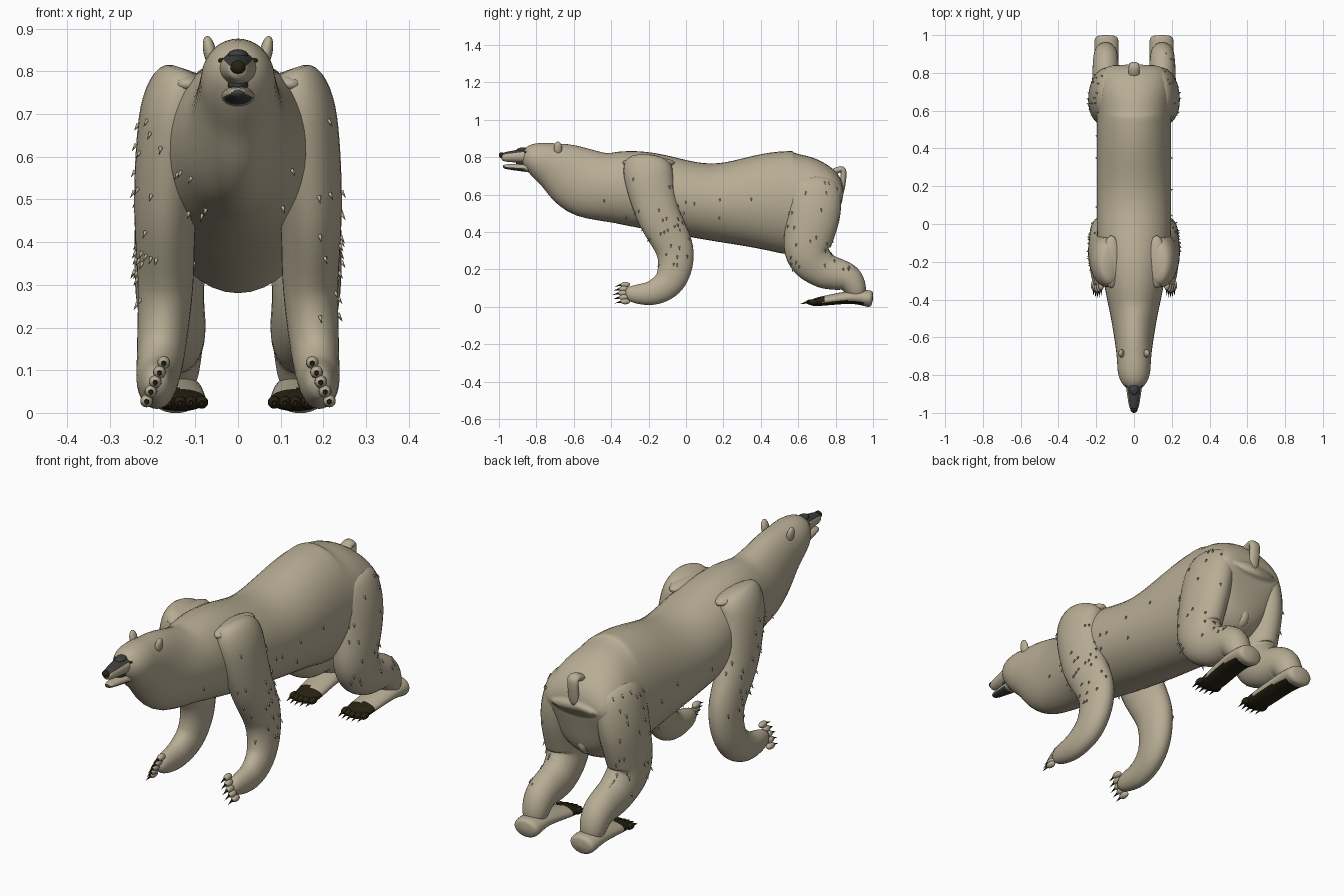
import bpy, bmesh, math, random
from mathutils import Vector, Matrix

cube = bpy.data.objects.get("Cube")
if cube:
    bpy.data.objects.remove(cube)
rng = random.Random(4)


def material(name, *rgb):
    mat = bpy.data.materials.new(name)
    mat.use_nodes = True
    mat.diffuse_color = (*rgb, 1)
    mat.node_tree.nodes["Principled BSDF"].inputs["Base Color"].default_value = (*rgb, 1)
    return mat


FUR = material("cream fur", .48, .42, .3)
GREY = material("grey skin", .05, .05, .05)
BLACK = material("dark claw", .02, .016, .006)


def finish(bm, name, mats, rule=None):
    """Turn a bmesh into a smooth object; the rule picks a colour for each face."""
    bmesh.ops.recalc_face_normals(bm, faces=bm.faces)
    bm.normal_update()
    for face in bm.faces:
        face.smooth = True
        if rule:
            face.material_index = rule(face.calc_center_median(), face.normal)
    mesh = bpy.data.meshes.new(name)
    bm.to_mesh(mesh)
    bm.free()
    for mat in mats:
        mesh.materials.append(mat)
    obj = bpy.data.objects.new(name, mesh)
    bpy.context.collection.objects.link(obj)
    return obj


def loft(name, stations, mats=(FUR,), rule=None, sides=32):
    """Skin ellipses of (centre, half width, half depth) set square to their path."""
    bm = bmesh.new()
    rings = []
    last = len(stations) - 1
    for i, (centre, width, depth) in enumerate(stations):
        along = (stations[min(i + 1, last)][0] - stations[max(i - 1, 0)][0]).normalized()
        across = Vector((1, 0, 0))
        across = (across - along * across.dot(along)).normalized()
        up = along.cross(across)
        ring = []
        for k in range(sides):
            angle = math.tau * k / sides
            ring.append(bm.verts.new(centre + across * width * math.cos(angle)
                                     + up * depth * math.sin(angle)))
        rings.append(ring)
    for near, far in zip(rings, rings[1:]):
        for k in range(sides):
            bm.faces.new((near[k - 1], near[k], far[k], far[k - 1]))
    bm.faces.new(rings[0])
    bm.faces.new(rings[-1])
    return finish(bm, name, mats, rule)


def limb(name, joints, width, depth, mats=(FUR,), rule=None, side=1, steps=8):
    """Round-ended tube through joints; width and depth run from a start to an end value."""
    pts = [Vector((side * x, y, z)) for x, y, z in joints]
    pts = [pts[0], *pts, pts[-1]]
    spans = len(joints) - 1
    stations = []
    for i in range(spans * steps + 1):
        seg = min(i // steps, spans - 1)
        u = i / steps - seg
        a, b, c, d = pts[seg:seg + 4]
        centre = b + ((c - a) + (2 * a - 5 * b + 4 * c - d) * u
                      + (3 * b - a - 3 * c + d) * u * u) * u / 2
        t = i / (spans * steps)
        cap = max(math.sqrt(1 - (2 * t - 1) ** 8), .05)
        stations.append((centre, cap * (width[0] + (width[1] - width[0]) * t),
                         cap * (depth[0] + (depth[1] - depth[0]) * t)))
    return loft(name, stations, mats, rule)


def ball(name, pos, size, mat=FUR, tilt=0):
    bm = bmesh.new()
    bmesh.ops.create_uvsphere(bm, u_segments=16, v_segments=10, radius=1,
                              matrix=Matrix.Translation(pos) @ Matrix.Rotation(tilt, 4, 'Y')
                              @ Matrix.Diagonal((*size, 1)))
    finish(bm, name, (mat,))


def add_cone(bm, base, direction, radius, length):
    aim = direction.normalized()
    place = Matrix.Translation(base + aim * length / 2)
    bmesh.ops.create_cone(bm, cap_ends=True, segments=6, radius1=radius, radius2=0, depth=length,
                          matrix=place @ aim.to_track_quat('Z', 'Y').to_matrix().to_4x4())


def tufts(name, obj, count, allowed):
    """Small hanging locks of fur scattered over the allowed faces."""
    faces = [face for face in obj.data.polygons if allowed(face.center, face.normal)]
    bm = bmesh.new()
    for face in rng.sample(faces, min(count, len(faces))):
        add_cone(bm, face.center, face.normal / 2 - Vector((0, 0, .8)), .005, .02)
    finish(bm, name, (FUR,))


def smooth(start, end, value):
    t = min(max((value - start) / (end - start), 0), 1)
    return t * t * (3 - 2 * t)


def rounded(distance, reach):
    """Quarter-circle falloff close to an end."""
    return math.sqrt(1 - (1 - min(max(distance / reach, .01), 1)) ** 2)


def torso_station(y):
    """Swaying back, belly rising to the throat, and sides tapering to the skull."""
    top = .8 + .033 * math.cos(math.tau * (y - .55) / .85) + .115 * smooth(-.4, -.7, y)
    bottom = .38 - .18 * y + .18 * smooth(-.5, -.85, y) + .18 * smooth(.55, .85, y)
    width = .197 - .11 * smooth(0, -.8, y)
    rump, skull = rounded(.84 - y, .15), rounded(y + .88, .12)
    return (Vector((0, y, (top + bottom) / 2)), width * rump ** .3 * skull,
            (top - bottom) / 2 * rump * skull)


# Body, neck and skull in one sweep
rows = 60
body = loft("body", [torso_station(-.02 - .86 * math.cos(math.pi * i / rows))
                     for i in range(rows + 1)], sides=40)
tufts("body_tufts", body, 26, lambda c, n: abs(c.y) < .5 and c.z < .6 and abs(n.x) > .5)

# Muzzle with a grey bridge, open lower jaw and mouth
limb("muzzle", [(0, -.8, .81), (0, -.99, .8)], (.055, .02), (.05, .02), (FUR, GREY),
     lambda c, n: int(n.z > .5 and c.y < -.85), steps=20)
limb("lower_jaw", [(0, -.79, .74), (0, -.98, .75)], (.05, .015), (.03, .01), (FUR, GREY),
     lambda c, n: int(c.y < -.86 and (n.z < -.3 or n.y < -.5)), steps=20)
ball("mouth_lining", (0, -.86, .77), (.025, .05, .02), GREY)
ball("nose", (0, -.986, .81), (.018, .014, .016), BLACK)
ball("brow_patch", (0, -.87, .838), (.024, .036, .014), GREY)

# Short tail hanging against the rump
limb("tail", [(0, .77, .71), (0, .84, .73), (0, .83, .6)], (.03, .025), (.018, .014))
ball("under_rump", (0, .73, .4), (.04, .06, .06))

front_joints = [(.11, -.2, .8), (.15, -.2, .7), (.17, -.15, .5), (.17, -.06, .3),
                (.18, -.08, .15), (.19, -.18, .075), (.19, -.33, .07)]
hind_joints = [(.11, .68, .7), (.15, .68, .5), (.16, .65, .3), (.15, .73, .2),
               (.15, .87, .15), (.15, .93, .04)]

for label, s in (("left", 1), ("right", -1)):
    # Legs with scattered locks of fur on the outer side
    front_leg = limb(f"{label}_front_leg", front_joints, (.09, .04), (.15, .05), side=s)
    hind_leg = limb(f"{label}_hind_leg", hind_joints, (.095, .06), (.17, .05), side=s)
    for leg in (front_leg, hind_leg):
        tufts(f"{leg.name}_tufts", leg, 30, lambda c, n: n.x * s > .3 and .2 < c.z < .7)
    ball(f"{label}_shoulder_blade", (s * .12, -.2, .77), (.05, .14, .03))

    # Hind foot with a dark forefoot and sole
    limb(f"{label}_hind_foot", [(.145, 1, .04), (.145, .88, .05), (.13, .66, .02)],
         (.065, .06), (.05, .02), (FUR, BLACK),
         lambda c, n: int(c.y < .735 or (n.z < -.7 and c.y < .95)), side=s, steps=16)

    # Toes fanned along an arc, each with a claw
    claws = bmesh.new()
    for i in range(5):
        t = i / 4
        arc = .012 * math.sin(math.pi * t)
        front = Vector((s * (.174 + .04 * t), -.325 - arc, .118 - .09 * t))
        hind = Vector((s * (.085 + .1 * t), .68 - arc, .025))
        for part, toe, mat in (("front", front, FUR), ("hind", hind, BLACK)):
            ball(f"{label}_{part}_toe_{i + 1}", toe, (.015, .026, .015), mat)
            add_cone(claws, toe - Vector((0, .018, 0)), Vector((0, -1, -.25)), .007, .04)
    finish(claws, f"{label}_claws", (BLACK,))

    # Ear and eye
    ball(f"{label}_ear", (s * .066, -.685, .846), (.015, .022, .038), tilt=s * .2)
    ball(f"{label}_eye", (s * .036, -.852, .825), (.011, .012, .008), BLACK)
